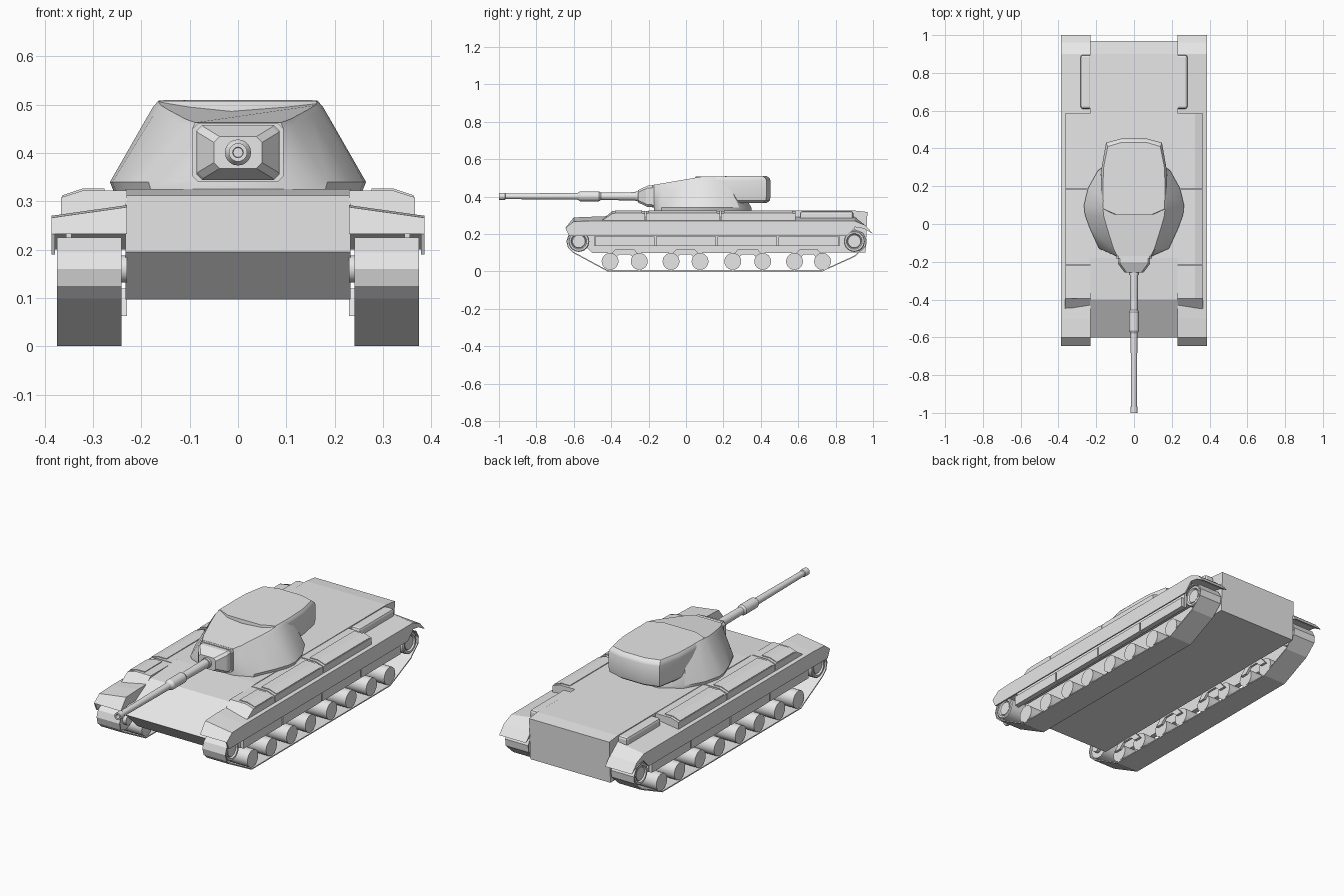
import bpy, bmesh, math

cube = bpy.data.objects.get("Cube")
if cube:
    bpy.data.objects.remove(cube, do_unlink=True)

grey = bpy.data.materials.new("plain_grey")
grey.use_nodes = True
grey.diffuse_color = (0.8, 0.8, 0.8, 1)
grey.node_tree.nodes["Principled BSDF"].inputs["Base Color"].default_value = (0.8, 0.8, 0.8, 1)


def loft(name, rings, mirror=False, bevel=0, smooth=30, caps=True):
    """Skin a list of equal closed rings; optionally mirror across x."""
    bm = bmesh.new()
    rows = [[bm.verts.new(p) for p in ring] for ring in rings]
    n = len(rows[0])
    for a, b in zip(rows, rows[1:]):
        for i in range(n):
            j = (i + 1) % n
            bm.faces.new((a[i], a[j], b[j], b[i]))
    if caps:
        bm.faces.new(rows[0])
        bm.faces.new(rows[-1])
    bmesh.ops.recalc_face_normals(bm, faces=bm.faces)
    mesh = bpy.data.meshes.new(name)
    bm.to_mesh(mesh)
    bm.free()
    ob = bpy.data.objects.new(name, mesh)
    bpy.context.collection.objects.link(ob)
    mesh.materials.append(grey)
    if bevel:
        mod = ob.modifiers.new("bevel", "BEVEL")
        mod.width, mod.segments = bevel, 2
    if mirror:
        ob.modifiers.new("mirror", "MIRROR")
    if smooth:
        bpy.ops.object.select_all(action="DESELECT")
        ob.select_set(True)
        bpy.context.view_layer.objects.active = ob
        bpy.ops.object.shade_smooth_by_angle(angle=math.radians(smooth))
    return ob


def prism(name, profile, x0, x1, mirror=True, **kw):
    """Extrude a (y, z) profile along x."""
    return loft(name, [[(x, y, z) for y, z in profile] for x in (x0, x1)], mirror, **kw)


def box(name, x0, x1, y0, y1, z0, z1, **kw):
    return prism(name, [(y0, z0), (y1, z0), (y1, z1), (y0, z1)], x0, x1, smooth=0, **kw)


def wheel(name, y, z, steps, n=24):
    """Round part along x from (x, radius) steps."""
    turn = [2 * math.pi * i / n for i in range(n)]
    return loft(name, [[(x, y + r * math.cos(a), z + r * math.sin(a)) for a in turn]
                       for x, r in steps], True)


# Hull
prism("hull", [(-0.6, 0.195), (-0.4, 0.312), (-0.18, 0.325), (0.9, 0.325),
               (0.97, 0.317), (0.96, 0.1), (-0.5, 0.097)], -0.233, 0.233, False, smooth=0)

# Fenders, sloping down to the outside, with rear mudguards
fender = prism("fender", [(-0.645, 0.232), (-0.6, 0.266), (-0.5, 0.27), (0.9, 0.27),
                          (0.96, 0.245), (1.0, 0.2), (0.95, 0.229), (0.88, 0.24),
                          (-0.58, 0.24)], 0.23, 0.386, smooth=0)
for v in fender.data.vertices:
    if v.co.x < 0.3 and v.co.z > 0.26:
        v.co.z += 0.022
prism("fender_lip", [(-0.645, 0.232), (-0.625, 0.19), (0.86, 0.19), (0.9, 0.23),
                     (0.9, 0.265), (-0.6, 0.265)], 0.379, 0.386, smooth=0)

# Stowage boxes with a chamfered outer edge and raised lid
for name, y0, y1 in (("front", -0.395, -0.22), ("middle", -0.215, 0.182), ("rear", 0.188, 0.585)):
    section = [(0.23, 0.26), (0.366, 0.26), (0.366, 0.308), (0.322, 0.322), (0.23, 0.322)]
    nose = 0.07 if name == "front" else 0
    rings = [[(x, y, z) for x, z in section] for y in (y0, y1)]
    rings[0] = [(x, y - nose * (z < 0.3), z) for x, y, z in rings[0]]
    loft(name + "_stowage_box", rings, True, smooth=0)
    lid = [(0.276, 0.318), (0.276, 0.326), (0.323, 0.326), (0.364, 0.312), (0.364, 0.304)]
    loft(name + "_box_lid", [[(x, y, z) for x, z in lid] for y in (y0 + 0.015, y1 - 0.015)],
         True, smooth=0)

# Exhaust housings beside the engine deck
box("exhaust_housing", 0.225, 0.283, 0.61, 0.895, 0.26, 0.322, bevel=0.012)

# Side skirt panels
edges = [-0.49, -0.165, 0.165, 0.49, 0.82]
for i, (y0, y1) in enumerate(zip(edges, edges[1:])):
    box(f"skirt_panel_{i + 1}", 0.355, 0.373, y0 + 0.004, y1 - 0.004, 0.135, 0.186)
box("skirt_backing", 0.345, 0.356, edges[0], edges[-1], 0.135, 0.245)

# Road wheels, paired on bogie plates
centres = [-0.406, -0.25, -0.08, 0.075, 0.25, 0.41, 0.58, 0.73]
for i, y in enumerate(centres):
    wheel(f"road_wheel_{i + 1}", y, 0.053, [(0.244, 0.045), (0.37, 0.045)])
for i in range(0, len(centres), 2):
    a, b = centres[i], centres[i + 1]
    prism(f"bogie_plate_{i // 2 + 1}", [(a - 0.02, 0.063), (a + 0.03, 0.12), (b - 0.03, 0.12),
                                       (b + 0.02, 0.063), (b - 0.02, 0.063), (b - 0.05, 0.09),
                                       (a + 0.05, 0.09), (a + 0.02, 0.063)], 0.23, 0.243, smooth=0)

# Sprocket and idler, each with a dished face and hub
for name, y, r in (("front_idler", -0.573, 0.056), ("rear_sprocket", 0.9, 0.056)):
    wheel(name, y, 0.16, [(0.23, r * 0.5), (0.25, r * 0.5), (0.25, r), (0.366, r), (0.37, r * 0.92),
                          (0.37, r * 0.75), (0.36, r * 0.65), (0.365, r * 0.6), (0.365, r * 0.2)])

# Tracks as thin closed bands
path = [(-0.42, 0.003), (-0.6, 0.1), (-0.628, 0.126), (-0.637, 0.16), (-0.626, 0.192),
        (-0.585, 0.222), (0.9, 0.222), (0.945, 0.205), (0.964, 0.17), (0.96, 0.135),
        (0.9, 0.08), (0.73, 0.003)]
track = prism("track", path, 0.241, 0.374, smooth=0, caps=False)
shell = track.modifiers.new("thickness", "SOLIDIFY")
shell.thickness, shell.offset = 0.006, 0


def outline(half):
    """Complete a half outline to both sides."""
    return half + [(-x, y, z) for x, y, z in reversed(half)]


def roof(y):
    return min(0.508, 0.463 + 0.17 * (y + 0.17))


# Turret body: broad rounded base drawn in to a narrow sloping roof
base = [(0.095, -0.17), (0.185, -0.13), (0.235, -0.02), (0.26, 0.05), (0.265, 0.1),
        (0.243, 0.19), (0.19, 0.285), (0.08, 0.35)]
crown = [(0.094, -0.17), (0.115, -0.13), (0.152, -0.02), (0.17, 0.04), (0.176, 0.09),
         (0.174, 0.15), (0.155, 0.22), (0.06, 0.26)]
loft("turret_body", [
    outline([(x * 0.97, y, 0.32) for x, y in base]),
    outline([(x, y, 0.34) for x, y in base]),
    outline([(x, y, roof(y) - 0.012) for x, y in crown]),
    outline([(x * 0.94, y, roof(y)) for x, y in crown])], smooth=35)

# Turret bustle overhanging the engine deck
plan = [(0.1, 0.05), (0.172, 0.08), (0.175, 0.2), (0.171, 0.3), (0.148, 0.43), (0.07, 0.452)]


def bustle_ring(k, back, z, rise=0):
    return outline([(x * k, y - back * (y > 0.4), z + rise * y) for x, y in plan])


loft("turret_bustle", [
    bustle_ring(0.9, 0.02, 0.366), bustle_ring(0.98, 0.004, 0.378), bustle_ring(1, 0, 0.4),
    bustle_ring(1, 0, 0.485), bustle_ring(0.985, 0.005, 0.497),
    bustle_ring(0.94, 0.02, 0.507, 0.006)], smooth=35)

# Gun mantlet: bevelled block tapering to the barrel
AXIS = 0.401


def plate(w, h, y):
    c = 0.012
    corner = [(w - c, -h), (w, c - h), (w, h - c), (w - c, h)]
    return outline([(x, y, AXIS + z) for x, z in corner])


loft("mantlet", [plate(0.086, 0.057, -0.15), plate(0.086, 0.057, -0.205),
                 plate(0.083, 0.053, -0.213), plate(0.05, 0.033, -0.257)], smooth=0)
loft("mantlet_frame", [plate(0.094, 0.061, -0.1), plate(0.094, 0.061, -0.183)], smooth=0)

# Gun barrel with fume extractor and muzzle ring
steps = [(-0.24, 0.027), (-0.27, 0.026), (-0.27, 0.022), (-0.455, 0.02), (-0.465, 0.027),
         (-0.565, 0.027), (-0.58, 0.018), (-0.965, 0.015), (-0.967, 0.019), (-1.0, 0.019),
         (-1.0, 0.011), (-0.97, 0.01)]
loft("gun_barrel", [[(r * math.cos(math.tau * i / 20), y, AXIS + r * math.sin(math.tau * i / 20))
                     for i in range(20)] for y, r in steps])
